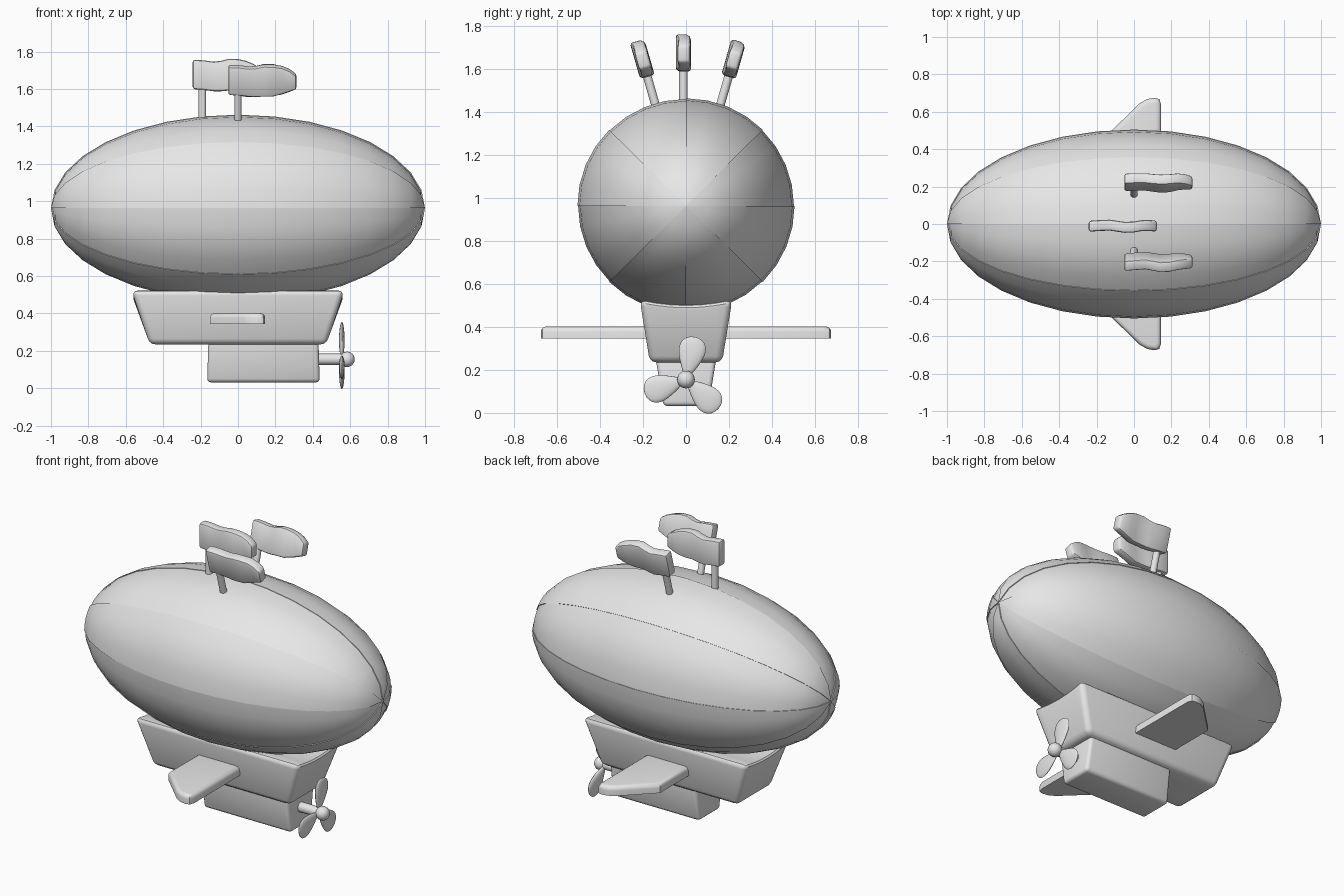
import bpy, bmesh, math
from mathutils import Matrix, Vector

old = bpy.data.objects.get("Cube")
if old:
    bpy.data.objects.remove(old, do_unlink=True)

GREY = (0.8, 0.8, 0.8, 1)
grey = bpy.data.materials.new("plain grey")
grey.use_nodes = True
grey.diffuse_color = GREY
grey.node_tree.nodes["Principled BSDF"].inputs["Base Color"].default_value = GREY


def finish(bm, name, matrix=None, angle=35):
    """Turn a bmesh into a smooth shaded, grey object."""
    if matrix:
        bm.transform(matrix)
    bmesh.ops.recalc_face_normals(bm, faces=bm.faces)
    mesh = bpy.data.meshes.new(name)
    bm.to_mesh(mesh)
    bm.free()
    mesh.materials.append(grey)
    obj = bpy.data.objects.new(name, mesh)
    bpy.context.collection.objects.link(obj)
    bpy.ops.object.select_all(action='DESELECT')
    obj.select_set(True)
    bpy.context.view_layer.objects.active = obj
    bpy.ops.object.shade_smooth_by_angle(angle=math.radians(angle))
    return obj


def loft(sections):
    """Skin closed sections of equal length and cap both ends."""
    bm = bmesh.new()
    rings = [[bm.verts.new(p) for p in s] for s in sections]
    for a, b in zip(rings, rings[1:]):
        for i in range(len(a)):
            j = (i + 1) % len(a)
            bm.faces.new((a[i], a[j], b[j], b[i]))
    bm.faces.new(rings[0])
    bm.faces.new(rings[-1])
    return bm


def bevel(bm, width, segments=3, min_angle=0.6):
    bmesh.ops.recalc_face_normals(bm, faces=bm.faces)
    edges = [e for e in bm.edges if e.calc_face_angle(0) > min_angle]
    bmesh.ops.bevel(bm, geom=edges, offset=width, segments=segments,
                    profile=0.5, affect='EDGES', clamp_overlap=True)


def rect(x0, x1, y, z):
    return [(x0, -y, z), (x1, -y, z), (x1, y, z), (x0, y, z)]


def rod(name, radius, length, matrix):
    bm = bmesh.new()
    bmesh.ops.create_cone(bm, cap_ends=True, segments=16, radius1=radius,
                          radius2=radius, depth=length)
    bmesh.ops.translate(bm, verts=bm.verts, vec=(0, 0, length / 2))
    finish(bm, name, matrix)


# Envelope: a long ellipsoid whose alternate eighths stand slightly proud
bm = bmesh.new()
bmesh.ops.create_uvsphere(bm, u_segments=32, v_segments=16, radius=1)
bm.transform(Matrix.Rotation(math.pi / 2, 4, 'Y'))
raised = []
for f in bm.faces:
    c = f.calc_center_median()
    if int((math.atan2(c.z, c.y) + math.tau) / (math.pi / 4)) % 2:
        raised.append(f)
grown = bmesh.ops.extrude_face_region(bm, geom=raised)["geom"]
for v in grown:
    if isinstance(v, bmesh.types.BMVert):
        v.co *= 1.006
bm.transform(Matrix.Translation((0, 0, 0.963)) @ Matrix.Diagonal((0.994, 0.502, 0.497, 1)))
finish(bm, "envelope", angle=30)

# Upper cabin, with end walls dipping under the envelope
bm = loft([rect(-0.472, 0.472, 0.168, 0.235), rect(-0.568, 0.568, 0.215, 0.525)])
bevel(bm, 0.03)
for y in (-0.14, -0.07, 0, 0.07, 0.14):
    bmesh.ops.bisect_plane(bm, geom=bm.verts[:] + bm.edges[:] + bm.faces[:],
                           plane_co=(0, y, 0), plane_no=(0, 1, 0))
for v in bm.verts:
    if v.co.z > 0.48:
        v.co.z -= 0.022 * max(0, 1 - (v.co.y / 0.2) ** 2)
finish(bm, "upper_cabin")

# Lower engine housing
bm = loft([rect(-0.165, 0.437, 0.105, 0.032), rect(-0.158, 0.43, 0.142, 0.26)])
bevel(bm, 0.02)
finish(bm, "engine_housing")

# Side wings, mirrored across y
OUTLINE = [(-0.15, 0.12), (-0.15, 0.47), (0.03, 0.645), (0.07, 0.668),
           (0.11, 0.675), (0.135, 0.668), (0.145, 0.64), (0.145, 0.12)]
for side, label in ((-1, "front_wing"), (1, "back_wing")):
    bm = loft([[(x, side * y, z) for x, y in OUTLINE] for z in (0.345, 0.402)])
    bmesh.ops.recalc_face_normals(bm, faces=bm.faces)
    rim = [e for e in bm.edges if all(v.co.z > 0.4 for v in e.verts)]
    bmesh.ops.bevel(bm, geom=rim, offset=0.025, segments=4, profile=0.5,
                    affect='EDGES', clamp_overlap=True)
    finish(bm, label)

# Propeller: shaft, hub and three teardrop blades
HUB_Z = 0.155
rod("propeller_shaft", 0.03, 0.15,
    Matrix.Translation((0.42, 0, HUB_Z)) @ Matrix.Rotation(math.pi / 2, 4, 'Y'))
bm = bmesh.new()
bmesh.ops.create_uvsphere(bm, u_segments=20, v_segments=12, radius=0.041)
finish(bm, "propeller_hub", Matrix.Translation((0.583, 0, HUB_Z)))
for k in range(3):
    bm = bmesh.new()
    bmesh.ops.create_uvsphere(bm, u_segments=16, v_segments=14, radius=1)
    for v in bm.verts:
        x, y, z = v.co
        v.co = (0.015 * x, 0.071 * y * (0.78 + 0.45 * z), 0.105 + 0.098 * z)
    turn = Matrix.Rotation(math.radians(-12 + 120 * k), 4, 'X')
    finish(bm, f"propeller_blade_{k + 1}",
           Matrix.Translation((0.555, 0, HUB_Z)) @ turn, angle=60)

# Flags: wavy cloth slabs on poles; stations are x, bottom, top, sideways sway
STATIONS = [(-0.052, 0.155, 0.312, 0), (0.01, 0.15, 0.308, 0.004),
            (0.06, 0.143, 0.301, 0.006), (0.10, 0.143, 0.306, 0),
            (0.14, 0.147, 0.316, -0.006), (0.19, 0.147, 0.315, -0.004),
            (0.235, 0.158, 0.305, 0.004), (0.275, 0.172, 0.288, 0.004),
            (0.312, 0.186, 0.262, 0)]
for name, base, tilt in (("middle", (-0.19, -0.012, 1.445), 0),
                         ("front", (0, -0.14, 1.425), 16),
                         ("back", (0, 0.158, 1.425), -16)):
    place = Matrix.Translation(base) @ Matrix.Rotation(math.radians(tilt), 4, 'X')
    rod(name + "_flagpole", 0.02, 0.2, place)
    bm = loft([[(x, s - 0.029, lo), (x, s + 0.029, lo),
                (x, s + 0.029, hi), (x, s - 0.029, hi)] for x, lo, hi, s in STATIONS])
    bevel(bm, 0.012, 2, 0.9)
    finish(bm, name + "_flag", place, angle=40)
